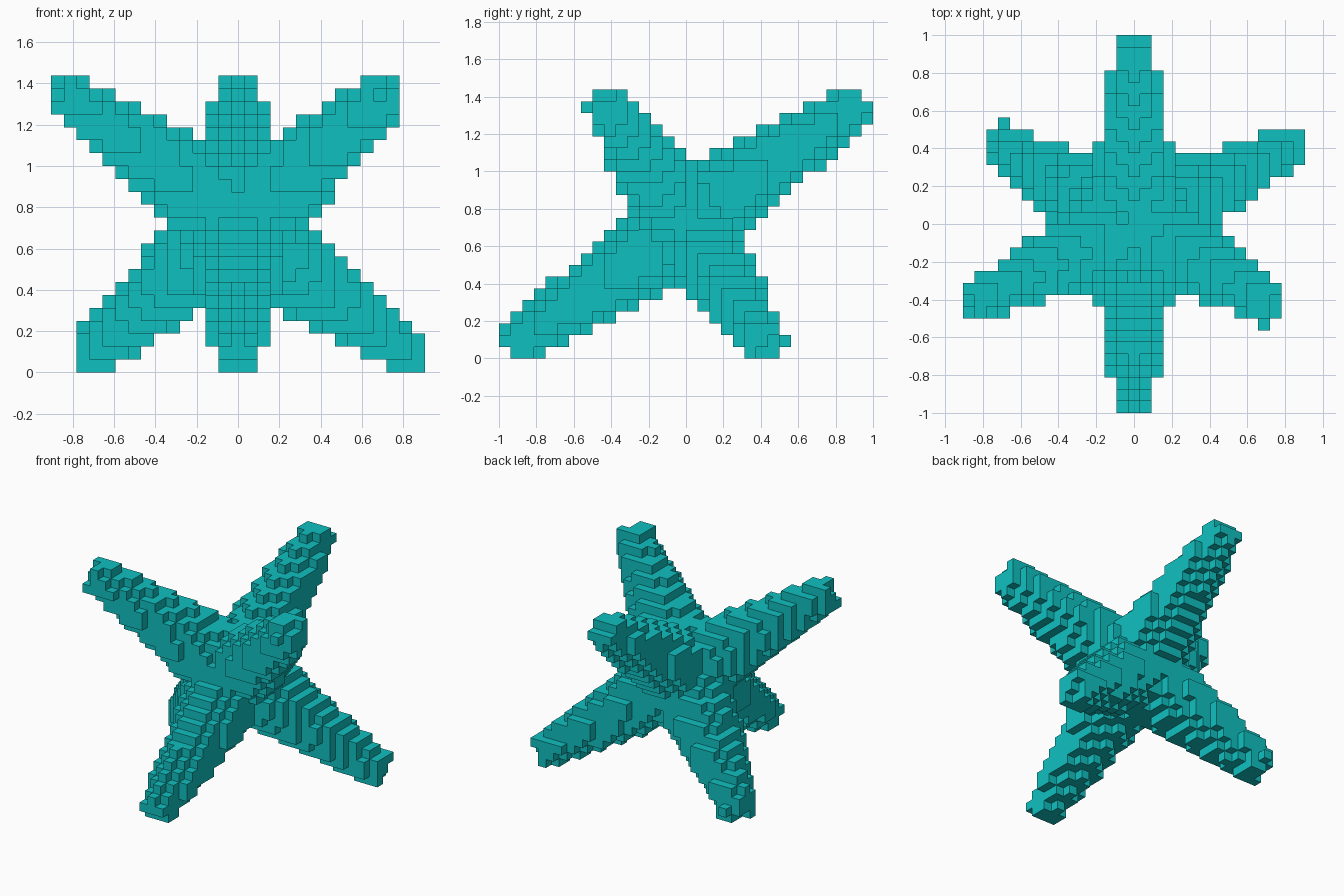
import bpy, bmesh, math
from mathutils import Vector

if "Cube" in bpy.data.objects:
    bpy.data.objects.remove(bpy.data.objects["Cube"])

CELL = 2 / 32            # edge of one block
CENTRE_Z = 11.5          # height of the centre, in blocks
BASE_RADIUS = 4.35       # spike radius at the centre, in blocks
TAPER = 0.15             # radius lost per block along a spike

# Three crossing double-ended spikes: axis direction and half length, in blocks
SPIKES = [
    (Vector((0, 14.3, 10)).normalized(), 18.55),
    (Vector((-13, -6.4, 9.9)).normalized(), 18.6),
    (Vector((11.3, -6.7, 10)).normalized(), 17.48),
]


def inside(p):
    """True when a block centre lies in one of the tapered spikes."""
    for axis, length in SPIKES:
        along = abs(p.dot(axis))
        if along < length:
            across = p.cross(axis).length
            if across < BASE_RADIUS - TAPER * along:
                return True
    return False


# Fill the blocks
cells = {
    (x, y, z)
    for x in range(-14, 15)
    for y in range(-16, 16)
    for z in range(-11, 12)
    if inside(Vector((x, y + 0.5, z)))
}

# Skin the blocks: one square wherever a side is exposed
bm = bmesh.new()
corners = {}


def corner(p):
    key = tuple(round(2 * c) for c in p)
    if key not in corners:
        corners[key] = bm.verts.new((p + Vector((0, 0.5, CENTRE_Z))) * CELL)
    return corners[key]


for cell in cells:
    for a in range(3):
        for sign in (-1, 1):
            step = [0, 0, 0]
            step[a] = sign
            if tuple(c + s for c, s in zip(cell, step)) in cells:
                continue
            n = Vector(step)
            u = Vector([float(i == (a + 1) % 3) for i in range(3)])
            v = n.cross(u)
            mid = Vector(cell) + n * 0.5
            bm.faces.new([corner(mid + u * s * 0.5 + v * t * 0.5)
                          for s, t in ((-1, -1), (1, -1), (1, 1), (-1, 1))])

# Merge neighbouring squares into larger flat faces
bmesh.ops.dissolve_limit(bm, angle_limit=math.radians(1),
                         verts=bm.verts[:], edges=bm.edges[:])

mesh = bpy.data.meshes.new("block_star")
bm.to_mesh(mesh)
bm.free()
star = bpy.data.objects.new("block_star", mesh)
bpy.context.collection.objects.link(star)

# Turquoise colour
mat = bpy.data.materials.new("turquoise")
mat.use_nodes = True
colour = (0.005, 0.53, 0.53, 1)
mat.diffuse_color = colour
bsdf = mat.node_tree.nodes["Principled BSDF"]
bsdf.inputs["Base Color"].default_value = colour
mesh.materials.append(mat)
